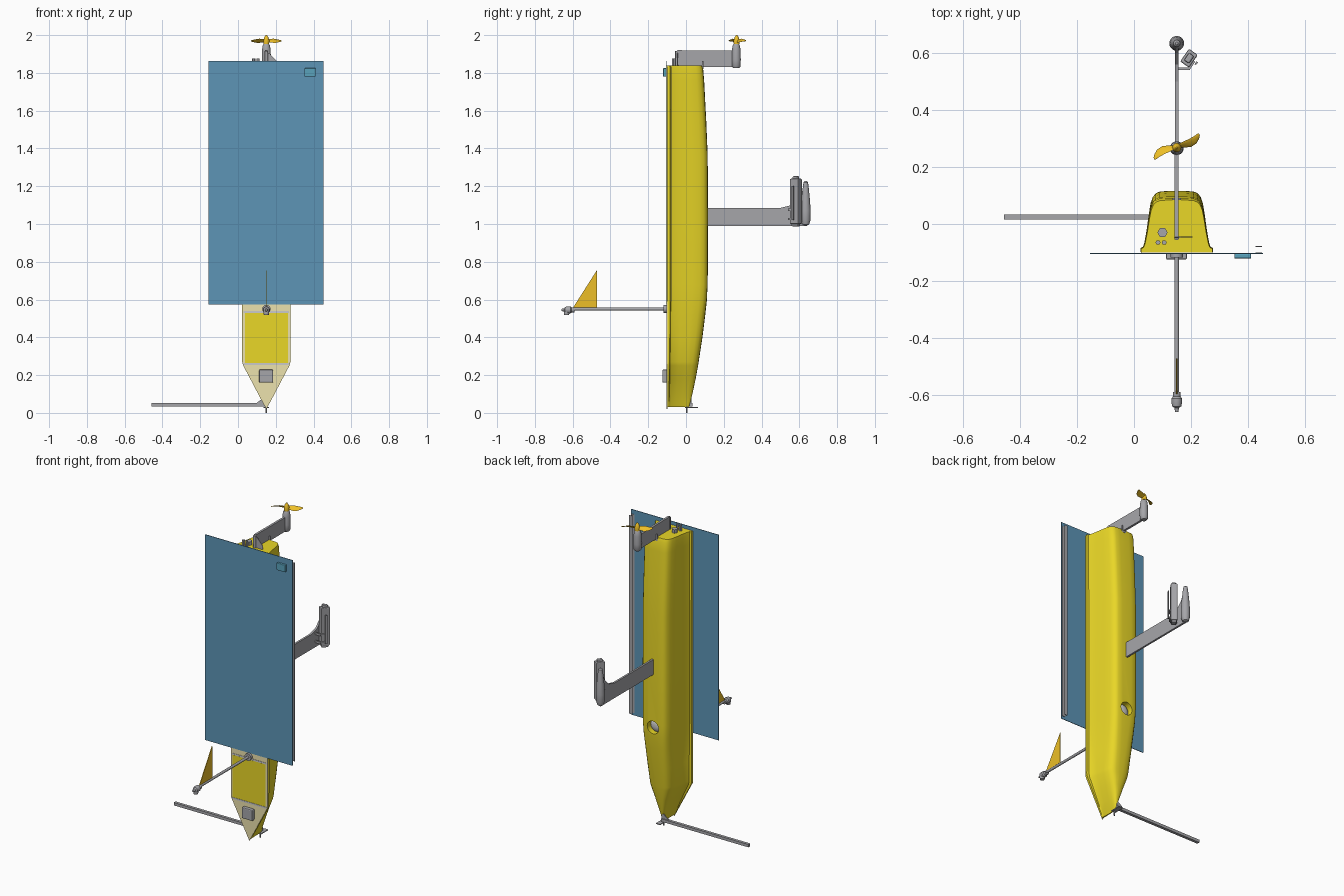
import bpy, bmesh, math
from mathutils import Vector, Matrix

if "Cube" in bpy.data.objects:
    bpy.data.objects.remove(bpy.data.objects["Cube"])

CX = 0.15  # hull centreline
smooth = []


def material(name, rgb):
    m = bpy.data.materials.new(name)
    m.diffuse_color = (*rgb, 1)
    m.use_nodes = True
    m.node_tree.nodes["Principled BSDF"].inputs["Base Color"].default_value = m.diffuse_color
    return m


YELLOW = material("hull_yellow", (0.82, 0.68, 0.02))
PALE = material("deck_pale", (0.84, 0.76, 0.42))
BLUE = material("panel_blue", (0.11, 0.30, 0.47))
TEAL = material("box_teal", (0.10, 0.36, 0.50))
AMBER = material("amber", (0.85, 0.52, 0.02))
WHITE = material("sensor_white", (0.8, 0.8, 0.8))
GREY = material("metal_grey", (0.38, 0.38, 0.40))


def finish(bm, name, mat=None, is_smooth=False):
    bmesh.ops.recalc_face_normals(bm, faces=bm.faces)
    me = bpy.data.meshes.new(name)
    bm.to_mesh(me)
    bm.free()
    ob = bpy.data.objects.new(name, me)
    bpy.context.collection.objects.link(ob)
    me.materials.append(mat or GREY)
    if is_smooth:
        smooth.append(ob)
    return ob


def loft(name, rings, mat=None, is_smooth=True):
    bm = bmesh.new()
    loops = [[bm.verts.new(p) for p in r] for r in rings]
    n = len(loops[0])
    for a, b in zip(loops, loops[1:]):
        for i in range(n):
            bm.faces.new((a[i], a[(i + 1) % n], b[(i + 1) % n], b[i]))
    bm.faces.new(loops[0])
    bm.faces.new(loops[-1])
    return finish(bm, name, mat, is_smooth)


def prism(name, pts, axis, lo, hi, mat=None):
    """Extrude a flat outline along one axis."""
    place = {"x": lambda p, d: (d, p[0], p[1]),
             "y": lambda p, d: (p[0], d, p[1]),
             "z": lambda p, d: (p[0], p[1], d)}[axis]
    return loft(name, [[place(p, d) for p in pts] for d in (lo, hi)], mat, False)


def box(name, x, y, z, mat=None, bevel=0):
    pts = [(x[0], y[0]), (x[1], y[0]), (x[1], y[1]), (x[0], y[1])]
    ob = prism(name, pts, "z", z[0], z[1], mat)
    if bevel:
        m = ob.modifiers.new("bevel", "BEVEL")
        m.width, m.segments = bevel, 2
    return ob


def turned(name, centre, axis, profile, mat=None, seg=20, squash=1.0):
    """Revolve (radius, distance) pairs round an axis through centre."""
    rings = []
    for r, d in profile:
        ring = []
        for i in range(seg):
            a = 2 * math.pi * i / seg
            u, v = r * math.cos(a), r * math.sin(a) * squash
            off = (u, d, v) if axis == "y" else (u, v, d)
            ring.append(Vector(centre) + Vector(off))
        rings.append(ring)
    return loft(name, rings, mat)


# Hull: lofted stations of (z, half width, keel y)
DECK = -0.099
section = [(1, 0), (1, .07), (.93, .09), (.89, .16), (.83, .36), (.77, .62), (.72, .80),
           (.66, .90), (.58, .96), (.47, .99), (.25, 1)]
stations = [(.03, .005, .015), (.06, .022, .024), (.10, .043, .034), (.18, .085, .051),
            (.25, .122, .064), (.27, .1275, .067), (.40, .1275, .087), (.52, .1275, .102),
            (.60, .1275, .111), (.68, .1275, .115), (1.0, .1275, .116), (1.36, .1275, .115),
            (1.55, .1275, .107), (1.76, .1275, .096), (1.82, .1275, .091), (1.84, .125, .084)]
rings = []
for z, w, k in stations:
    sharp = 1 + 1.2 * max(0, 1 - z / 0.65)
    half = [(w * f ** sharp, DECK + (k - DECK) * t) for f, t in section]
    rings.append([(CX + a, y, z) for a, y in half] + [(CX - a, y, z) for a, y in reversed(half)])
hull = loft("hull", rings, YELLOW)

# Sensor well in the keel
cutter = turned("well_cutter", (CX, 0, .655), "y", [(.04, .065), (.04, .2)], seg=28)
smooth.remove(cutter)
mod = hull.modifiers.new("well", "BOOLEAN")
mod.operation, mod.object = "DIFFERENCE", cutter
bpy.context.view_layer.objects.active = hull
bpy.ops.object.modifier_apply(modifier="well")
bpy.data.objects.remove(cutter)
turned("well_sensor", (CX, 0, .655), "y", [(.039, .06), (.039, .08), (.03, .088), (.012, .092)], WHITE)

# Deck, hatch and trim strips
prism("deck_plate", [(.15, .02), (.276, .26), (.276, 1.84), (.024, 1.84), (.024, .26)],
      "y", DECK - .003, DECK + .001, PALE)
box("deck_hatch", (.036, .264), (-.1045, -.10), (.265, .53), YELLOW)
for i, z in enumerate((.258, .535)):
    box(f"hatch_strip_{i}", (.03, .27), (-.104, -.10), (z - .005, z + .005), WHITE)
box("bow_deck_box", (.112, .186), (-.125, -.10), (.16, .23), None, .006)

# Solar panel, edge rails and junction box
box("solar_panel", (-.155, .452), (-.106, -.1025), (.573, 1.862), BLUE)
for i, y in enumerate((-.099, -.079)):
    box(f"panel_rail_{i}", (.427, .45), (y - .0015, y + .0015), (.59, 1.835))
box("junction_box", (.352, .411), (-.121, -.105), (1.78, 1.825), TEAL, .003)

# Deck mast, head and vane
turned("mast_foot", (CX, 0, .55), "y", [(.022, -.118), (.022, -.10)])
turned("mast", (CX, 0, .55), "y", [(.008, -.60), (.008, -.10)])
turned("mast_head", (CX, 0, .545), "y",
       [(.006, -.66), (.008, -.645), (.016, -.64), (.019, -.625), (.019, -.612), (.013, -.605), (.013, -.59)])
turned("mast_head_lower", (CX, -.632, 0), "z", [(.013, .518), (.015, .53), (.015, .55)])
prism("wind_vane", [(-.598, .557), (-.472, .557), (-.472, .755)], "x", CX - .002, CX + .002, AMBER)

# Bow boom and fitting
box("bow_boom", (-.457, .15), (.016, .034), (.035, .053))
prism("boom_gusset", [(.095, .05), (.15, .04), (.15, .082), (.135, .08)], "y", .022, .028)
box("bow_plate", (.135, .165), (-.005, .064), (.027, .032))
turned("bow_pin", (CX, .005, 0), "z", [(.004, 0), (.004, .05)], seg=10)

# Keel fin with swept fillet into the bulb
prism("keel_fin", [(.09, .99), (.64, .99), (.64, 1.19), (.622, 1.19), (.60, 1.14), (.56, 1.10),
                   (.50, 1.085), (.09, 1.085)], "x", CX - .006, CX + .006)
turned("keel_bulb", (CX, .634, 0), "z",
       [(.006, .992), (.018, .998), (.025, 1.02), (.026, 1.07), (.022, 1.13), (.016, 1.19),
        (.012, 1.22), (.005, 1.227)])

# Instrument beside the fin, on its bracket
tilt = Matrix.Translation((.193, .582, 0)) @ Matrix.Rotation(math.radians(-35), 4, "Z")
for name, hx, hy, z in (("instrument_body", .019, .027, (1.0, 1.24)),
                        ("instrument_cap", .011, .016, (1.235, 1.253)),
                        ("instrument_base", .014, .02, (.988, 1.005))):
    box(name, (-hx, hx), (-hy, hy), z, None, .005).matrix_world = tilt
box("instrument_pole", (.028, .034), (-.006, .006), (1.02, 1.20)).matrix_world = tilt
for i, z in enumerate((1.02, 1.07)):
    prism(f"instrument_bracket_{i}", [(.148, .54), (.195, .54), (.215, .57), (.205, .575), (.19, .55), (.148, .55)],
          "z", z, z + .012)

# Thruster arm at the stern
prism("thruster_arm", [(-.055, 1.86), (-.04, 1.84), (.09, 1.83), (.27, 1.83), (.27, 1.918), (-.045, 1.92), (-.055, 1.91)],
      "x", CX - .007, CX + .007)
turned("arm_pivot", (CX, -.048, 0), "z", [(.009, 1.83), (.009, 1.915)], seg=12)
prism("arm_gusset", [(.15, 1.84), (.205, 1.84), (.205, 1.862), (.165, 1.905), (.15, 1.905)], "y", -.047, -.043)
box("arm_clip", (.135, .165), (.085, .092), (1.82, 1.862))
turned("thruster_motor", (CX, .266, 0), "z",
       [(.016, 1.825), (.023, 1.835), (.024, 1.87), (.023, 1.92), (.019, 1.945), (.015, 1.952)])
turned("propeller_hub", (CX, .268, 0), "z", [(.015, 1.952), (.016, 1.972), (.011, 1.988), (.003, 2.0)], AMBER)

# Propeller: two twisted blades
for s in range(2):
    bladerings = []
    turn = Matrix.Translation((CX, .272, 1.97)) @ Matrix.Rotation(math.radians(22) + s * math.pi, 4, "Z")
    for t, chord, lead in ((.08, .010, 0), (.25, .014, -.003), (.5, .018, -.006), (.75, .015, -.003),
                           (.92, .010, .005), (1, .004, .010)):
        pitch = math.radians(55 - 35 * t)
        ring = []
        for i in range(10):
            a = 2 * math.pi * i / 10
            c, h = chord * math.cos(a), .0022 * math.sin(a)
            ring.append(turn @ Vector((.09 * t, lead + c * math.cos(pitch) - h * math.sin(pitch),
                                       c * math.sin(pitch) + h * math.cos(pitch))))
        bladerings.append(ring)
    loft(f"propeller_blade_{s}", bladerings, AMBER)

# Transom connectors
for i, (x, y, r, h) in enumerate(((.10, -.03, .018, 1.862), (.084, -.065, .009, 1.875), (.106, -.065, .009, 1.875))):
    prism(f"transom_connector_{i}",
          [(x + r * math.cos(k * math.pi / 3), y + r * math.sin(k * math.pi / 3)) for k in range(6)],
          "z", 1.83, h)

bpy.ops.object.select_all(action="DESELECT")
for ob in smooth:
    ob.select_set(True)
bpy.context.view_layer.objects.active = hull
bpy.ops.object.shade_smooth_by_angle(angle=math.radians(35))
